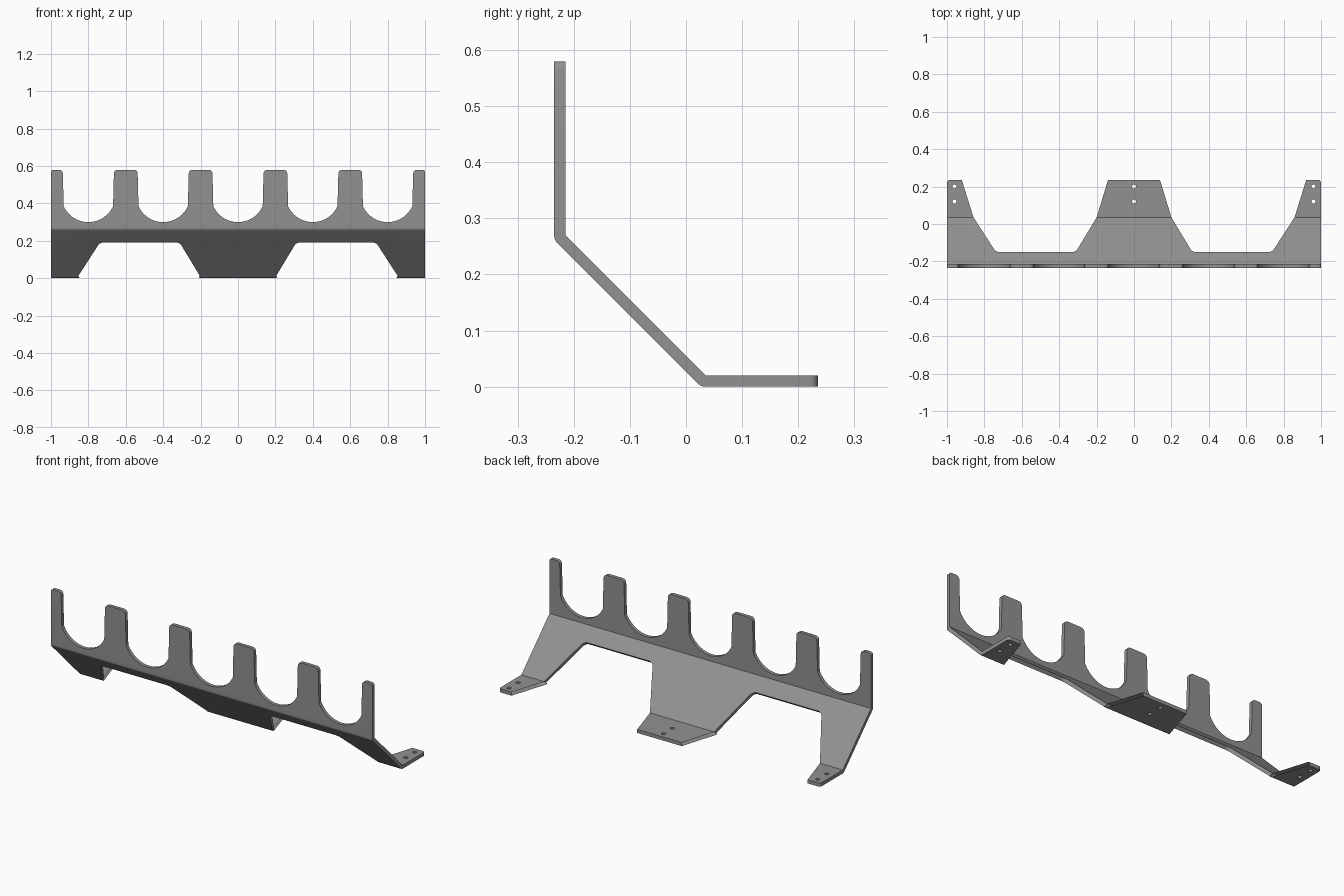
import bpy, bmesh, math
from mathutils import Vector

if "Cube" in bpy.data.objects:
    bpy.data.objects.remove(bpy.data.objects["Cube"])

T = 0.02            # sheet thickness
R2 = math.sqrt(0.5)


def prism(bm, pts, vec):
    """Extrude a closed planar loop along vec, faces pointing outward."""
    vec = Vector(vec)
    pts = [Vector(p) for p in pts]
    n = len(pts)
    area = Vector((0, 0, 0))
    for i in range(n):
        area += (pts[i] - pts[0]).cross(pts[(i + 1) % n] - pts[0])
    if area.dot(vec) > 0:
        pts.reverse()
    a = [bm.verts.new(p) for p in pts]
    b = [bm.verts.new(p + vec) for p in pts]
    bm.faces.new(a)
    bm.faces.new(b[::-1])
    for i in range(n):
        bm.faces.new((a[i], b[i], b[(i + 1) % n], a[(i + 1) % n]))


def finish(bm, name):
    bm.normal_update()
    me = bpy.data.meshes.new(name)
    bm.to_mesh(me)
    bm.free()
    ob = bpy.data.objects.new(name, me)
    bpy.context.collection.objects.link(ob)
    return ob


def arc(cx, cy, r, a0, a1, n):
    return [(cx + r * math.cos(math.radians(a0 + (a1 - a0) * i / n)),
             cy + r * math.sin(math.radians(a0 + (a1 - a0) * i / n))) for i in range(n + 1)]


def fillet(p, c, q, r, n=6):
    """Points rounding corner c between neighbours p and q."""
    p, c, q = Vector(p), Vector(c), Vector(q)
    u, v = (p - c).normalized(), (q - c).normalized()
    half = math.acos(u.dot(v)) / 2
    d = r / math.tan(half)
    o = c + (u + v).normalized() * (r / math.sin(half))
    s, e = c + u * d - o, c + v * d - o
    return [tuple(o + s.lerp(e, i / n).normalized() * r) for i in range(n + 1)]


# bent sheet: side profile with rounded outer bends, extruded across x
profile = [(-0.215, 0.58), (-0.235, 0.58)]
profile += arc(-0.215, 0.27, T, 180, 225, 5)
profile += arc(0.035, T, T, 225, 270, 5)
profile += [(0.235, 0), (0.235, T), (0.035, T), (-0.215, 0.27)]
bm = bmesh.new()
prism(bm, [(-1, y, z) for y, z in profile], (2, 0, 0))
bracket = finish(bm, "bent_bracket")

# cutter: cradle notches, sloped windows and screw holes
bm = bmesh.new()
half = math.degrees(math.asin(0.132 / 0.145))
for i in range(-2, 3):
    loop = [(-0.138, 0.62)] + arc(0, 0.445, 0.145, 270 - half, 270 + half, 24) + [(0.138, 0.62)]
    prism(bm, [(i * 0.4 + x, -0.3, z) for x, z in loop], (0, 0.15, 0))
for s in (-1, 1):
    # t runs up the slope from the lower bend
    a, b, c, d = (0.2, 0), (0.312, 0.262), (0.738, 0.262), (0.858, 0)
    loop = [a] + fillet(a, b, c, 0.035) + fillet(b, c, d, 0.035) + [d]
    prism(bm, [(s * x, 0.035 - t * R2 - 0.04, T + t * R2 - 0.04) for x, t in loop], (0, 0.08, 0.08))
for x in (-0.96, 0, 0.96):
    for y in (0.12, 0.2):
        prism(bm, [(px, py, -0.05) for px, py in arc(x, y, 0.011, 0, 345, 23)], (0, 0, 0.1))
window_cutter = finish(bm, "window_cutter")

# cutter: gaps between the three feet
bm = bmesh.new()
for s in (-1, 1):
    loop = [(0.212, 0.016), (0.2, 0.0352), (0.133, 0.255),
            (0.927, 0.255), (0.858, 0.0352), (0.845, 0.016)]
    prism(bm, [(s * x, y, -0.05) for x, y in loop], (0, 0, 0.1))
foot_cutter = finish(bm, "foot_cutter")

# cut the sheet, then drop the cutters
bpy.context.view_layer.objects.active = bracket
bracket.select_set(True)
for cutter in (window_cutter, foot_cutter):
    cutter.hide_render = True
    m = bracket.modifiers.new("cut", 'BOOLEAN')
    m.operation, m.solver, m.object = 'DIFFERENCE', 'EXACT', cutter
    bpy.ops.object.modifier_apply(modifier=m.name)
    bpy.data.objects.remove(cutter)

# round the corners of prong tips and foot ends
bm = bmesh.new()
bm.from_mesh(bracket.data)
bmesh.ops.remove_doubles(bm, verts=bm.verts[:], dist=1e-5)


def is_tip(e):
    p, q = e.verts[0].co, e.verts[1].co
    d = q - p
    if abs(d.x) > 1e-4 or abs(d.length - T) > 1e-3:
        return False
    return min(p.z, q.z) > 0.579 or min(p.y, q.y) > 0.2345


for outer, r in ((True, 0.014), (False, 0.02)):
    edges = [e for e in bm.edges if is_tip(e) and (abs(e.verts[0].co.x) > 0.999) == outer
             and e.calc_face_angle(0) > 0.8]
    bmesh.ops.bevel(bm, geom=edges, offset=r, offset_type='OFFSET', segments=5,
                    profile=0.5, affect='EDGES')
bm.to_mesh(bracket.data)
bm.free()
bracket.data.update()

# dark grey metal
mat = bpy.data.materials.new("dark_grey_metal")
mat.diffuse_color = (0.285, 0.285, 0.285, 1)
mat.use_nodes = True
mat.node_tree.nodes["Principled BSDF"].inputs["Base Color"].default_value = mat.diffuse_color
bracket.data.materials.clear()
bracket.data.materials.append(mat)

bpy.ops.object.shade_smooth_by_angle(angle=math.radians(25))
